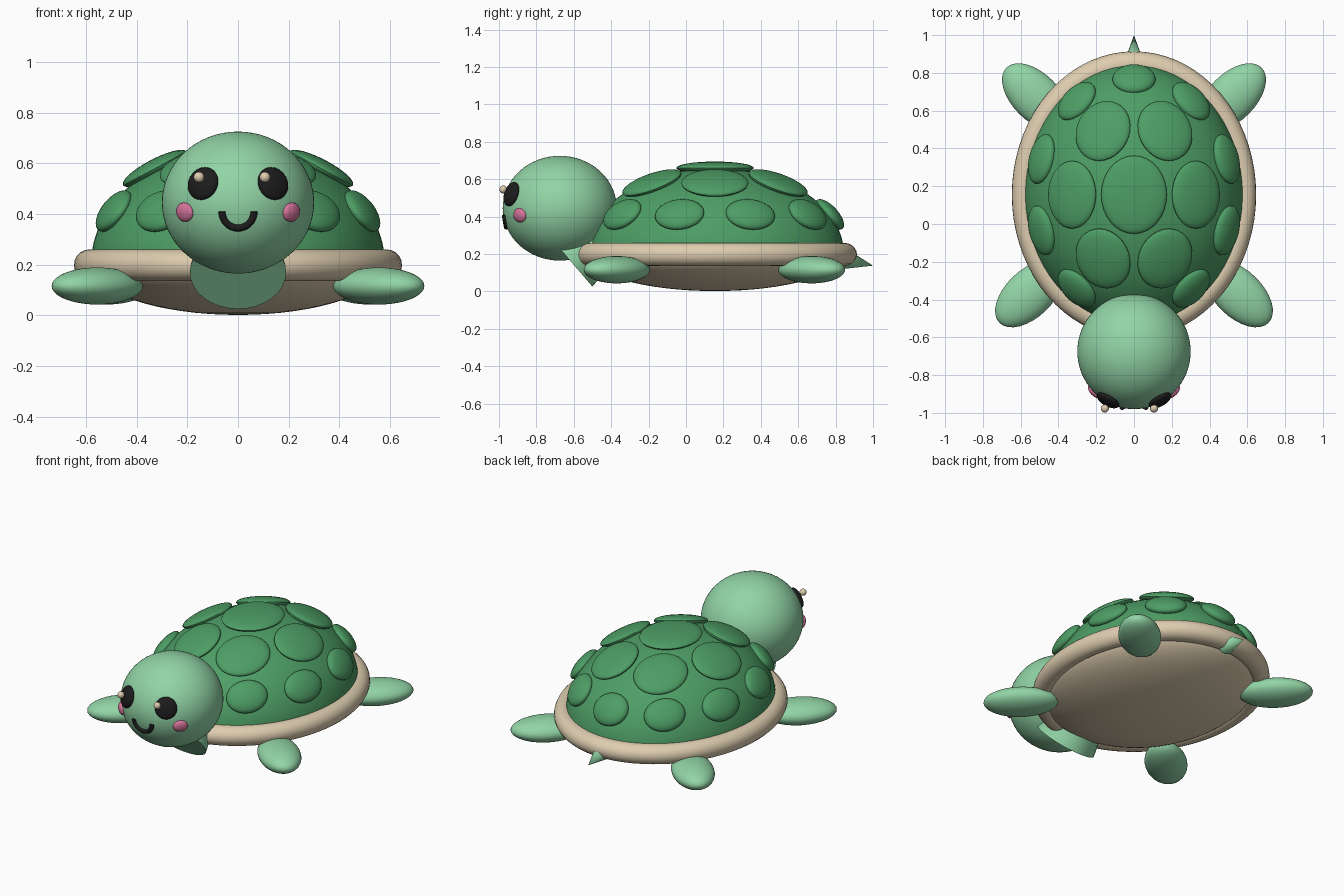
import bpy, bmesh, math
from mathutils import Matrix, Vector

if "Cube" in bpy.data.objects:
    bpy.data.objects.remove(bpy.data.objects["Cube"])


def material(name, rgb):
    m = bpy.data.materials.new(name)
    m.diffuse_color = (*rgb, 1)
    m.use_nodes = True
    m.node_tree.nodes["Principled BSDF"].inputs["Base Color"].default_value = m.diffuse_color
    return m


SKIN = material("light_green", (0.285, 0.66, 0.38))
SHELL = material("shell_green", (0.075, 0.34, 0.13))
BEIGE = material("beige", (0.73, 0.61, 0.43))
BLACK = material("black", (0.012, 0.012, 0.013))
PINK = material("pink", (0.70, 0.18, 0.34))


def finish(name, bm, mat, angle=40):
    bmesh.ops.recalc_face_normals(bm, faces=bm.faces)
    for f in bm.faces:
        f.smooth = True
    for e in bm.edges:
        e.smooth = len(e.link_faces) == 2 and e.calc_face_angle(0) < math.radians(angle)
    me = bpy.data.meshes.new(name)
    bm.to_mesh(me)
    bm.free()
    me.materials.append(mat)
    ob = bpy.data.objects.new(name, me)
    bpy.context.collection.objects.link(ob)
    return ob


def place(loc, size, rot=Matrix()):
    return Matrix.Translation(loc) @ rot @ Matrix.Diagonal((*size, 1))


def ball(name, matrix, mat, u=32, v=20, keep=0):
    """Unit sphere under a matrix; keep = 1 / -1 leaves the upper / lower half."""
    bm = bmesh.new()
    bmesh.ops.create_uvsphere(bm, u_segments=u, v_segments=v, radius=1)
    if keep:
        bmesh.ops.delete(bm, geom=[w for w in bm.verts if w.co.z * keep < -0.001], context='VERTS')
    bm.transform(matrix)
    return finish(name, bm, mat)


def cone(name, start, end, r1, r2, mat):
    start, end = Vector(start), Vector(end)
    d = end - start
    bm = bmesh.new()
    bmesh.ops.create_cone(bm, cap_ends=True, segments=32, radius1=r1, radius2=r2, depth=d.length)
    bm.transform(Matrix.Translation((start + end) / 2) @ d.to_track_quat('Z', 'Y').to_matrix().to_4x4())
    return finish(name, bm, mat)


# Shell dome and belly
CENTRE = (0, 0.155, 0.2)
DOME = place(CENTRE, (0.58, 0.69, 0.46))
ball("shell_dome", DOME, SHELL, 64, 32, 1)
ball("belly", place(CENTRE, (0.58, 0.69, 0.198)), BEIGE, 64, 32, -1)

# Scutes: flat discs placed on the unit dome, then stretched with it
rings = [(0, 1, 0, 0.30), (0.565, 6, 0, 0.26), (0.888, 10, 18, 0.197)]
for radius, count, first, size in rings:
    for i in range(count):
        a = math.radians(first + 360 * i / count)
        n = Vector((radius * math.cos(a), radius * math.sin(a), math.sqrt(1 - radius ** 2)))
        rot = n.to_track_quat('Z', 'Y').to_matrix().to_4x4()
        ball("scute", DOME @ place(n, (size, size, 0.075), rot), SHELL, 32, 16)

# Shell rim: swept ring
bm = bmesh.new()
U, V = 72, 20
grid = [[bm.verts.new(((1 + 0.1 * math.cos(q)) * math.cos(p), (1 + 0.1 * math.cos(q)) * math.sin(p), 0.1 * math.sin(q)))
         for q in (math.tau * j / V for j in range(V))] for p in (math.tau * i / U for i in range(U))]
for i in range(U):
    for j in range(V):
        k, l = (i + 1) % U, (j + 1) % V
        bm.faces.new((grid[i][j], grid[k][j], grid[k][l], grid[i][l]))
bm.transform(place((0, 0.155, 0.198), (0.588, 0.69, 0.62)))
finish("shell_rim", bm, BEIGE)

# Head, neck and tail
HC, HS = Vector((0, -0.675, 0.445)), Vector((0.3, 0.305, 0.28))
ball("head", place(HC, HS), SKIN, 64, 32)
cone("neck", (0, -0.624, 0.17), (0, -0.396, 0.365), 0.19, 0.14, SKIN)
cone("tail", (0, 0.84, 0.175), (0, 1.0, 0.138), 0.058, 0, SKIN)


def face_y(x, z):
    """Front of the head at x, z."""
    return HC.y - HS.y * math.sqrt(1 - (x / HS.x) ** 2 - ((z - HC.z) / HS.z) ** 2)


def on_face(name, x, z, size, mat):
    p = Vector((x, face_y(x, z), z))
    n = Vector([(p[i] - HC[i]) / HS[i] ** 2 for i in range(3)]).normalized()
    side = Vector((0, 0, 1)).cross(n).normalized()
    rot = Matrix((side, n.cross(side), n)).transposed().to_4x4()
    ball(name, place(p, size, rot), mat, 32, 16)


# Paired parts
for s, tag in ((-1, "left"), (1, "right")):
    on_face("eye_" + tag, s * 0.138, 0.52, (0.066, 0.067, 0.027), BLACK)
    on_face("cheek_" + tag, s * 0.21, 0.407, (0.044, 0.038, 0.02), PINK)
    for part, x, y, turn in (("front", 0.555, -0.37, -44), ("rear", 0.52, 0.672, 45)):
        rot = Matrix.Rotation(math.radians(turn * s), 4, 'Z')
        ball(f"{part}_flipper_{tag}", place((s * x, y, 0.116), (0.22, 0.125, 0.073), rot), SKIN)

# Eye glints sit on the same side of both eyes
for x in (-0.154, 0.106):
    ball("eye_glint", place((x, -0.977, 0.545), (0.021,) * 3), BEIGE, 20, 12)

# Smile: round bevelled curve following the head
cu = bpy.data.curves.new("smile", 'CURVE')
cu.dimensions = '3D'
cu.bevel_depth = 0.014
cu.bevel_resolution = 4
cu.use_fill_caps = True
sp = cu.splines.new('POLY')
N = 24
sp.points.add(N)
for i in range(N + 1):
    a = math.pi * (1 + i / N)
    x, z = 0.063 * math.cos(a), 0.41 + 0.065 * math.sin(a)
    sp.points[i].co = (x, face_y(x, z), z, 1)
cu.materials.append(BLACK)
bpy.context.collection.objects.link(bpy.data.objects.new("smile", cu))
